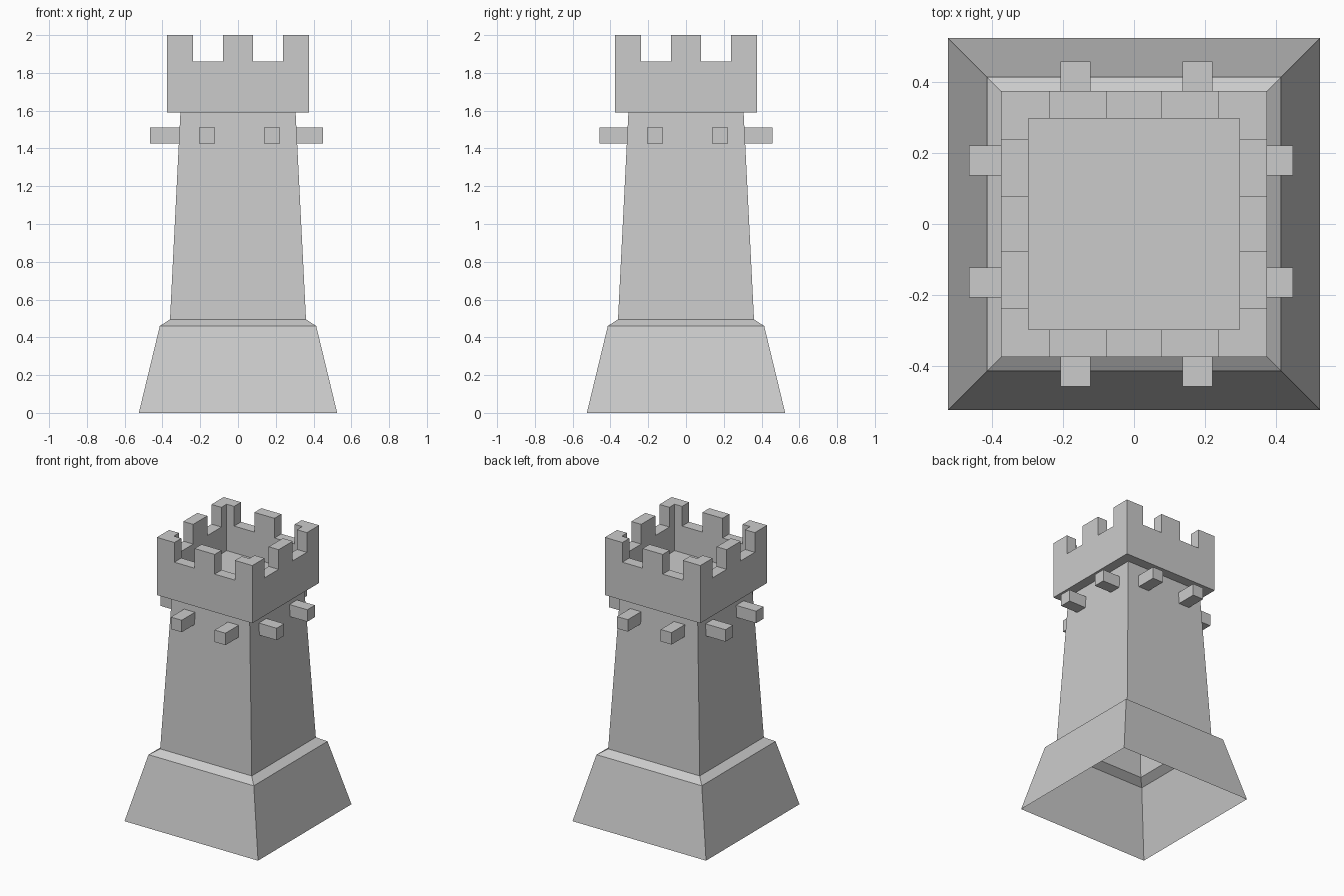
import bpy, bmesh
from math import pi
from mathutils import Matrix

if "Cube" in bpy.data.objects:
    bpy.data.objects.remove(bpy.data.objects["Cube"])


def finish(name, bm):
    bmesh.ops.remove_doubles(bm, verts=bm.verts, dist=1e-5)
    bmesh.ops.recalc_face_normals(bm, faces=bm.faces)
    mesh = bpy.data.meshes.new(name)
    bm.to_mesh(mesh)
    bm.free()
    obj = bpy.data.objects.new(name, mesh)
    bpy.context.collection.objects.link(obj)
    return obj


def square_shell(bm, profile):
    """Sweep (half width, z) points around a square."""
    rings = [[bm.verts.new((sx * r, sy * r, z))
              for sx, sy in ((-1, -1), (1, -1), (1, 1), (-1, 1))]
             for r, z in profile]
    for a, b in zip(rings, rings[1:]):
        for i in range(4):
            j = (i + 1) % 4
            bm.faces.new((a[i], a[j], b[j], b[i]))
    return rings


def prism(bm, outline, z0, z1, rot):
    """Open-bottomed prism; only the flat top when z0 == z1."""
    top = [bm.verts.new(rot @ Matrix.Translation((x, y, z1)).translation)
           for x, y in outline]
    bm.faces.new(top)
    if z1 > z0:
        low = [bm.verts.new((v.co.x, v.co.y, z0)) for v in top]
        for i in range(len(top)):
            j = (i + 1) % len(top)
            bm.faces.new((low[i], low[j], top[j], top[i]))


# Flared base and tapering shaft, hollow and open underneath
bm = bmesh.new()
square_shell(bm, [(0.525, 0), (0.414, 0.46), (0.36, 0.495), (0.305, 1.59)])
finish("tower_body", bm)

# Crown: ledge, parapet walls, recessed floor and battlements
OUT, INN, GAP, MID = 0.375, 0.297, 0.238, 0.079
SILL, TOP, FLOOR = 1.86, 2.0, 1.67
bm = bmesh.new()
square_shell(bm, [(0.305, 1.59), (OUT, 1.59), (OUT, SILL)])
floor = square_shell(bm, [(INN, FLOOR), (INN, SILL)])[0]
bm.faces.new(floor)
for k in range(4):
    rot = Matrix.Rotation(k * pi / 2, 3, 'Z')
    corner = [(OUT, OUT), (GAP, OUT), (GAP, INN), (INN, INN), (INN, GAP), (OUT, GAP)]
    prism(bm, corner, SILL, TOP, rot)
    prism(bm, [(INN, -MID), (OUT, -MID), (OUT, MID), (INN, MID)], SILL, TOP, rot)
    for a, b in ((-GAP, -MID), (MID, GAP)):
        prism(bm, [(INN, a), (OUT, a), (OUT, b), (INN, b)], SILL, SILL, rot)
finish("crown", bm)


# Beam ends poking out below the crown, two per side
def beam(name, x0, x1, y0, y1, z0=1.425, z1=1.51):
    bm = bmesh.new()
    bmesh.ops.create_cube(bm, size=1)
    bmesh.ops.scale(bm, vec=(x1 - x0, y1 - y0, z1 - z0), verts=bm.verts)
    bmesh.ops.translate(bm, vec=((x0 + x1) / 2, (y0 + y1) / 2, (z0 + z1) / 2),
                        verts=bm.verts)
    finish(name, bm)


for n, (a, b) in enumerate(((-0.207, -0.122), (0.137, 0.222))):
    beam(f"front_beam_{n}", a, b, -0.458, -0.29)
    beam(f"back_beam_{n}", a, b, 0.29, 0.458)
    beam(f"left_beam_{n}", -0.466, -0.29, a, b)
    beam(f"right_beam_{n}", 0.29, 0.449, a, b)
